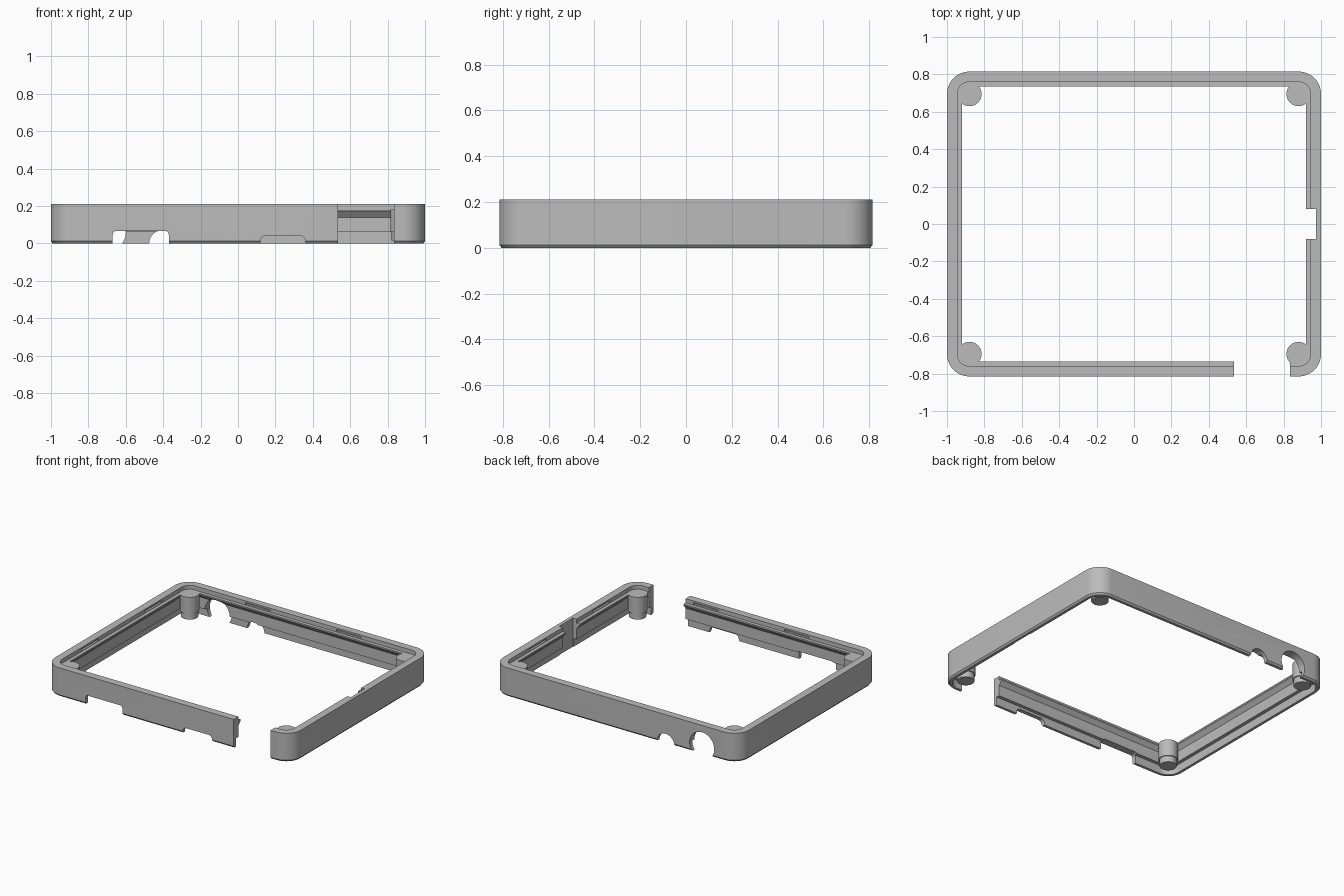
import bpy, bmesh, math
from mathutils import Matrix

cube = bpy.data.objects.get("Cube")
if cube:
    bpy.data.objects.remove(cube, do_unlink=True)

grey = bpy.data.materials.new("plain grey")
grey.use_nodes = True
grey.diffuse_color = (0.5, 0.5, 0.5, 1)
grey.node_tree.nodes["Principled BSDF"].inputs["Base Color"].default_value = (0.5, 0.5, 0.5, 1)

HX, HY, H, R = 1.0, 0.815, 0.21, 0.12
RIM, LEDGE = 0.055, 0.08


def make(name, bm):
    bmesh.ops.recalc_face_normals(bm, faces=bm.faces)
    mesh = bpy.data.meshes.new(name)
    bm.to_mesh(mesh)
    bm.free()
    ob = bpy.data.objects.new(name, mesh)
    bpy.context.collection.objects.link(ob)
    mesh.materials.append(grey)
    return ob


def activate(ob):
    bpy.ops.object.select_all(action='DESELECT')
    ob.select_set(True)
    bpy.context.view_layer.objects.active = ob


def smooth(ob):
    activate(ob)
    bpy.ops.object.shade_smooth_by_angle(angle=math.radians(30))


def outline(inset, steps=10):
    """Rounded rectangle, inset from the outside."""
    r = max(R - inset, 0.01)
    pts = []
    for k, (sx, sy) in enumerate([(1, 1), (-1, 1), (-1, -1), (1, -1)]):
        for i in range(steps + 1):
            a = math.pi / 2 * (k + i / steps)
            pts.append((sx * (HX - inset - r) + r * math.cos(a),
                        sy * (HY - inset - r) + r * math.sin(a)))
    return pts


def box(x0, x1, y0, y1, z0, z1, bevel=0):
    bm = bmesh.new()
    bmesh.ops.create_cube(bm, size=1)
    bm.transform(Matrix.Translation(((x0 + x1) / 2, (y0 + y1) / 2, (z0 + z1) / 2))
                 @ Matrix.Diagonal((x1 - x0, y1 - y0, z1 - z0, 1)))
    if bevel:
        along_y = [e for e in bm.edges if abs(e.verts[0].co.y - e.verts[1].co.y) > 0.01]
        bmesh.ops.bevel(bm, geom=along_y, offset=bevel, segments=5, profile=0.5, affect='EDGES')
    return make("cutter", bm)


def back_hole(x, z, r):
    bm = bmesh.new()
    bmesh.ops.create_cone(bm, cap_ends=True, segments=40, radius1=r, radius2=r, depth=0.3)
    bm.transform(Matrix.Translation((x, HY, z)) @ Matrix.Rotation(math.pi / 2, 4, 'X'))
    return make("cutter", bm)


# Frame wall: cross-section (inset, height) swept around the rounded outline
section = [(0.01, 0), (0, 0.012), (0, H), (RIM, H), (RIM, 0.18), (LEDGE, 0.18),
           (LEDGE, 0.17), (RIM, 0.14), (RIM, 0.06), (0.03, 0.06), (0.03, 0)]
bm = bmesh.new()
rings = [[bm.verts.new((x, y, z)) for x, y in outline(inset)] for inset, z in section]
for a, b in zip(rings, rings[1:] + rings[:1]):
    n = len(a)
    for i in range(n):
        j = (i + 1) % n
        bm.faces.new((a[i], a[j], b[j], b[i]))
frame = make("frame_wall", bm)

# Front opening, port cut-outs and side recess
cutters = [
    box(0.535, 0.835, -0.9, -0.6, -0.1, 0.3),
    box(-0.67, -0.37, -0.9, -0.6, -0.1, 0.067, 0.02),
    box(0.12, 0.36, -0.9, -0.6, -0.1, 0.042, 0.03),
    back_hole(-0.7, 0.06, 0.1),
    back_hole(-0.405, 0, 0.07),
    box(0.85, 0.974, -0.08, 0.08, -0.1, 0.3),
]
# Snap slots inside the rim
for s in (-1, 1):
    for c in (-0.37, 0.37):
        y = s * (HY - RIM)
        cutters.append(box(c - 0.1, c + 0.1, y - 0.015, y + 0.015, 0.184, 0.198))
        x = s * (HX - RIM)
        cutters.append(box(x - 0.015, x + 0.015, c - 0.1, c + 0.1, 0.184, 0.198))

activate(frame)
for cutter in cutters:
    mod = frame.modifiers.new("cut", 'BOOLEAN')
    mod.operation = 'DIFFERENCE'
    mod.solver = 'EXACT'
    mod.object = cutter
    bpy.ops.object.modifier_apply(modifier=mod.name)
    bpy.data.objects.remove(cutter, do_unlink=True)
smooth(frame)

# Corner posts with a slimmer foot
for sx, side in ((1, "left"), (-1, "right")):
    for sy, end in ((1, "back"), (-1, "front")):
        bm = bmesh.new()
        for r, z0, z1 in ((0.065, 0.06, 0.182), (0.058, 0.015, 0.06)):
            bmesh.ops.create_cone(bm, cap_ends=True, segments=32, radius1=r, radius2=r,
                                  depth=z1 - z0,
                                  matrix=Matrix.Translation((sx * 0.88, sy * 0.695, (z0 + z1) / 2)))
        smooth(make(f"{end}_{side}_post", bm))
